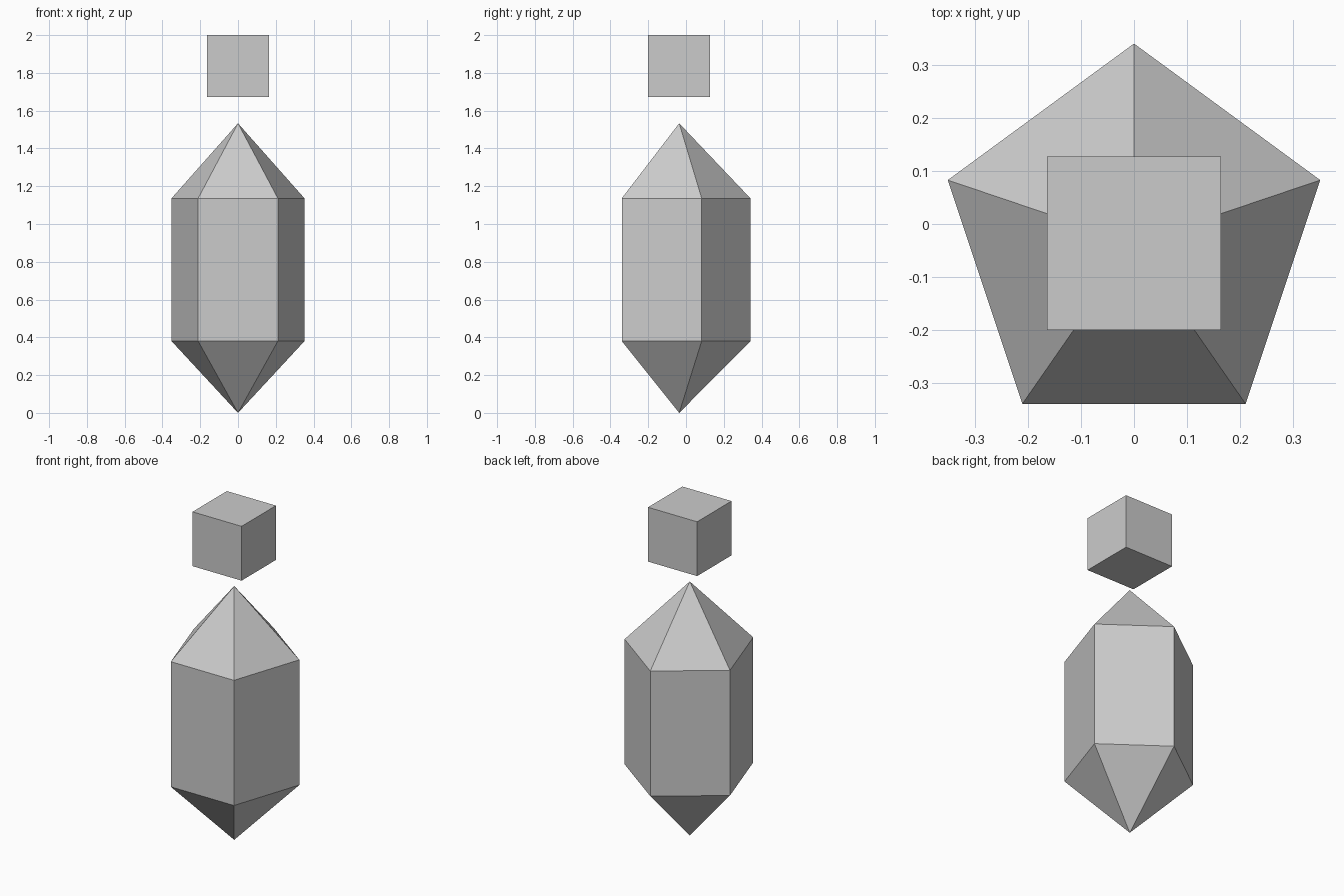
import bpy
import bmesh

default_cube = bpy.data.objects.get("Cube")
if default_cube:
    bpy.data.objects.remove(default_cube, do_unlink=True)

# One plain grey for everything
grey = bpy.data.materials.new("plain grey")
grey.use_nodes = True
colour = (0.6, 0.6, 0.6, 1)
grey.diffuse_color = colour
grey.node_tree.nodes["Principled BSDF"].inputs["Base Color"].default_value = colour


def finish(name, bm):
    bmesh.ops.recalc_face_normals(bm, faces=bm.faces)
    mesh = bpy.data.meshes.new(name)
    bm.to_mesh(mesh)
    bm.free()
    mesh.materials.append(grey)
    obj = bpy.data.objects.new(name, mesh)
    bpy.context.collection.objects.link(obj)
    return obj


CENTRE_Y = -0.036

# Crystal: five-sided prism with a point at each end
half = [(0.211, -0.34), (0.352, 0.083)]
outline = half + [(0, 0.341)] + [(-x, y) for x, y in reversed(half)]
bm = bmesh.new()
lower, upper = [[bm.verts.new((x, y, z)) for x, y in outline] for z in (0.38, 1.136)]
foot, tip = [bm.verts.new((0, CENTRE_Y, z)) for z in (0, 1.533)]
for i in range(len(outline)):
    j = (i + 1) % len(outline)
    bm.faces.new((lower[i], lower[j], upper[j], upper[i]))
    bm.faces.new((foot, lower[j], lower[i]))
    bm.faces.new((tip, upper[i], upper[j]))
finish("crystal", bm)

# Cube floating above the tip
bm = bmesh.new()
bmesh.ops.create_cube(bm, size=1)
block = finish("floating_block", bm)
block.scale = (0.328, 0.328, 0.328)
block.location = (0, CENTRE_Y, 1.836)
